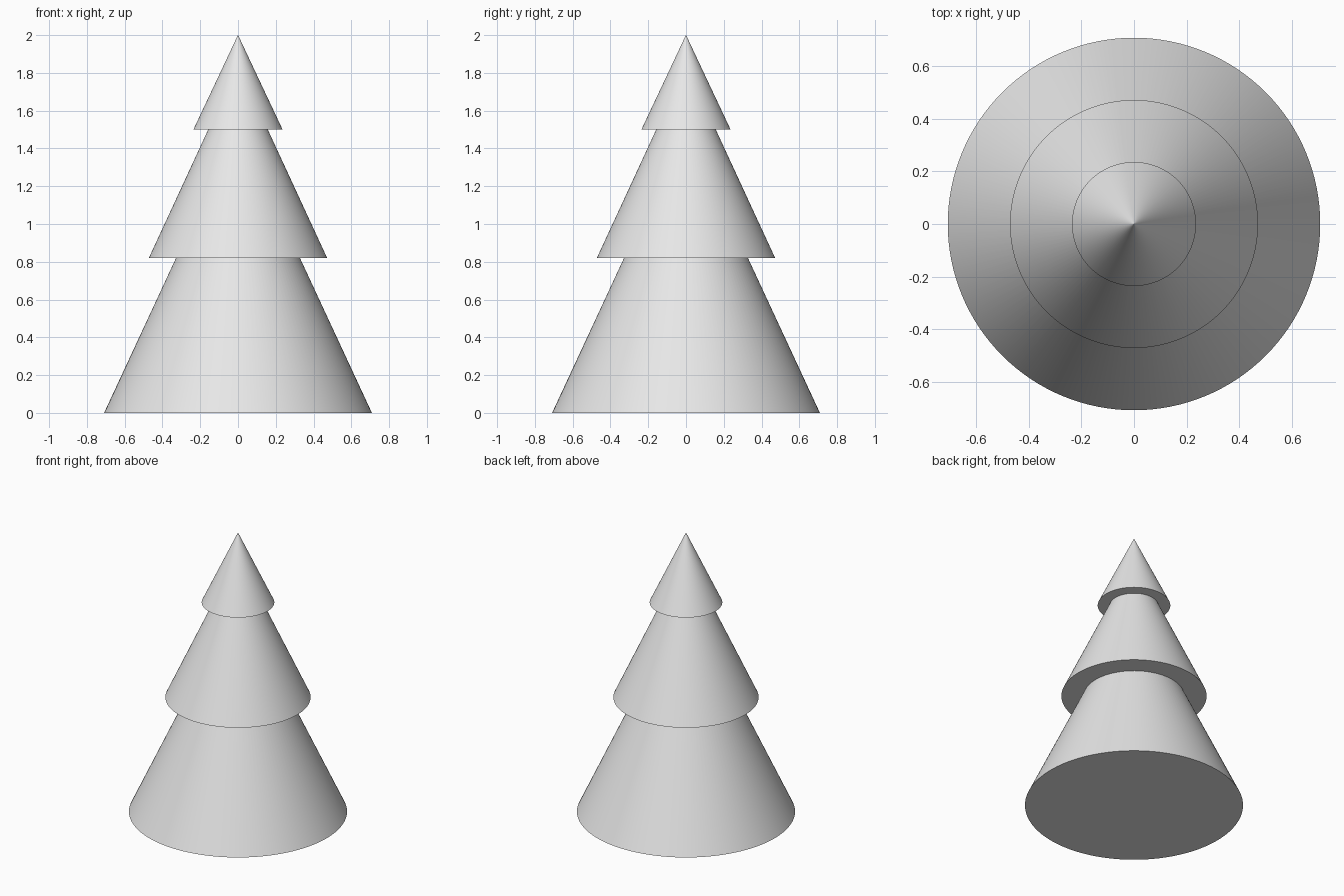
import bpy
import math

if "Cube" in bpy.data.objects:
    bpy.data.objects.remove(bpy.data.objects["Cube"])

# Single plain grey for the whole tree
grey = bpy.data.materials.new("light_grey")
grey.diffuse_color = (0.8, 0.8, 0.8, 1.0)
grey.use_nodes = True
grey.node_tree.nodes["Principled BSDF"].inputs["Base Color"].default_value = grey.diffuse_color


def tier(name, radius, base, height):
    """Closed cone; the minute tip ring keeps the smooth shading clean."""
    bpy.ops.mesh.primitive_cone_add(
        vertices=128, radius1=radius, radius2=0.0006, depth=height,
        location=(0, 0, base + height / 2))
    obj = bpy.context.object
    obj.name = name
    obj.data.materials.append(grey)
    bpy.ops.object.shade_smooth_by_angle(angle=math.radians(30))


# Three stacked tiers, each seated over the tip of the one below
tier("lower_tier", 0.709, 0.0, 1.525)
tier("middle_tier", 0.472, 0.82, 1.02)
tier("upper_tier", 0.236, 1.50, 0.50)
